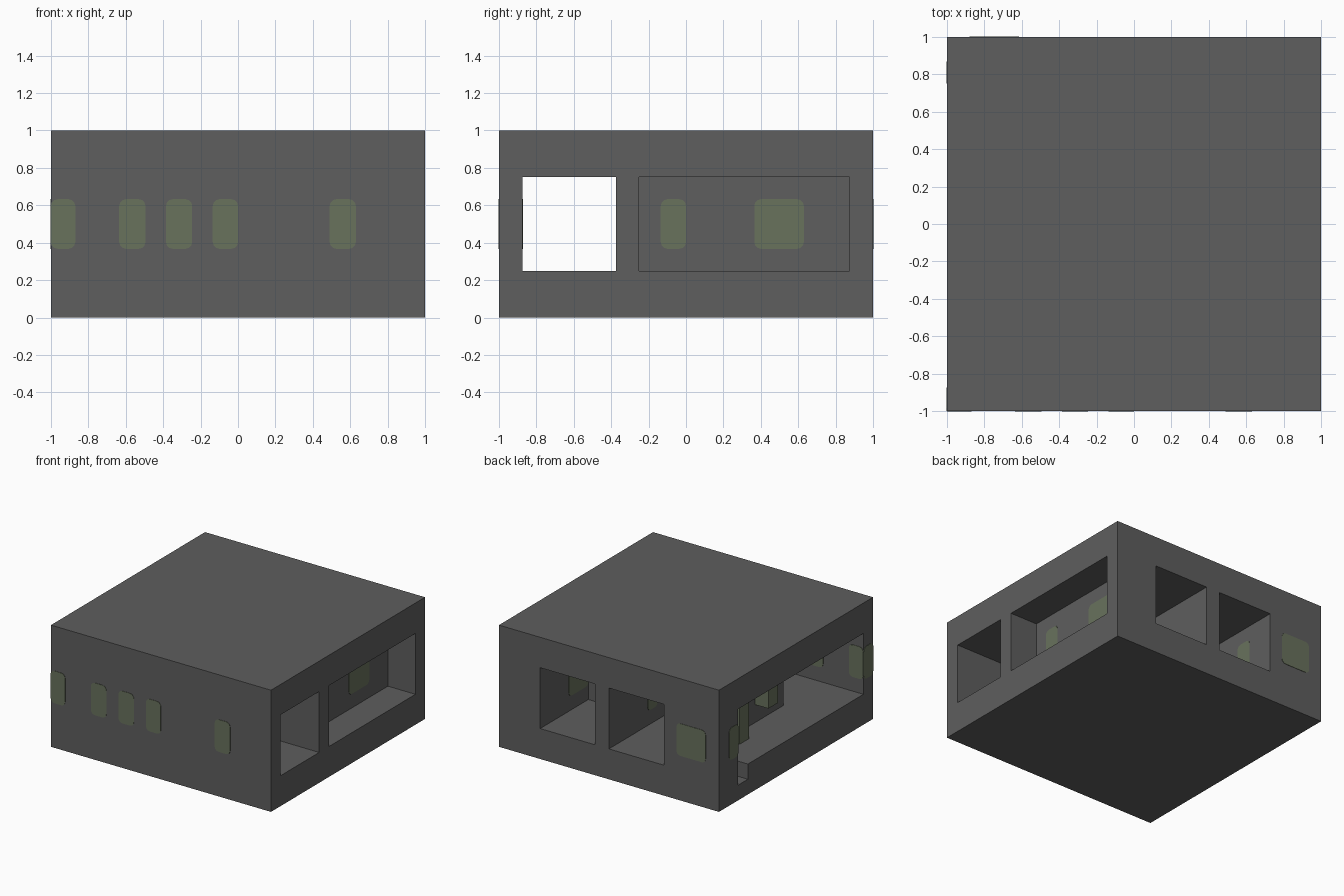
import bpy, bmesh
from mathutils import Vector

cube = bpy.data.objects.get("Cube")
if cube:
    bpy.data.objects.remove(cube, do_unlink=True)


def material(name, color):
    m = bpy.data.materials.new(name)
    m.use_nodes = True
    m.diffuse_color = (*color, 1)
    m.node_tree.nodes["Principled BSDF"].inputs["Base Color"].default_value = (*color, 1)
    return m


GRAY = material("dark_gray", (0.112, 0.112, 0.112))
GREEN = material("moss_green", (0.14, 0.168, 0.108))


def make_object(name, bm, mat):
    bmesh.ops.recalc_face_normals(bm, faces=bm.faces)
    mesh = bpy.data.meshes.new(name)
    bm.to_mesh(mesh)
    bm.free()
    mesh.materials.append(mat)
    ob = bpy.data.objects.new(name, mesh)
    bpy.context.collection.objects.link(ob)
    return ob


def prism(name, outline, z0, z1, mat=GRAY):
    """Extrude a plan outline from z0 to z1."""
    bm = bmesh.new()
    face = bm.faces.new([bm.verts.new((x, y, z0)) for x, y in outline])
    top = bmesh.ops.extrude_face_region(bm, geom=[face])["geom"]
    verts = [v for v in top if isinstance(v, bmesh.types.BMVert)]
    bmesh.ops.translate(bm, verts=verts, vec=(0, 0, z1 - z0))
    return make_object(name, bm, mat)


def rect(x0, x1, y0, y1):
    return [(x0, y0), (x1, y0), (x1, y1), (x0, y1)]


def patch(name, axis, plane, a0, a1):
    """Thin rounded plate lying on a wall at right angles to the axis."""
    bm = bmesh.new()
    bmesh.ops.create_cube(bm, size=1)
    size, centre = Vector((0, 0, 0.265)), Vector((0, 0, 0.5))
    size[axis], centre[axis] = 0.006, plane
    size[1 - axis], centre[1 - axis] = a1 - a0, (a0 + a1) / 2
    for v in bm.verts:
        v.co = Vector(c * s for c, s in zip(v.co, size)) + centre
    corners = [e for e in bm.edges
               if abs(e.verts[0].co[axis] - e.verts[1].co[axis]) > 0.001]
    bmesh.ops.bevel(bm, geom=corners, offset=0.035, segments=3, profile=0.5,
                    affect='EDGES')
    return make_object(name, bm, GREEN)


# Solid block
block = prism("block", rect(-1, 1, -1, 1), 0, 1)

# Tunnel with the side room, alcoves and the floor slot
room = [(1.1, -0.875), (1.1, -0.375), (-0.625, -0.375),
        (-0.625, 0.75), (-1.1, 0.75), (-1.1, -0.875)]
cutters = [
    prism("tunnel_room_cutter", room, 0.25, 0.75),
    prism("side_alcove_cutter", rect(0.75, 1.1, -0.25, 0.875), 0.25, 0.75),
    prism("back_alcove_cutter", rect(0.125, 0.625, 0.375, 1.1), 0.25, 0.75),
    prism("deep_alcove_cutter", rect(-0.5, 0, 0.25, 1.1), 0.25, 0.75),
    prism("floor_slot_cutter", rect(-1.1, -0.625, 0.625, 0.75), 0.125, 0.5),
]
bpy.context.view_layer.objects.active = block
for cutter in cutters:
    cutter.hide_render = True
    mod = block.modifiers.new(cutter.name, 'BOOLEAN')
    mod.operation, mod.solver, mod.object = 'DIFFERENCE', 'EXACT', cutter
    bpy.ops.object.modifier_apply(modifier=mod.name)
    bpy.data.objects.remove(cutter, do_unlink=True)

# Pillars against the inner wall of the room
prism("standing_pillar", rect(-0.75, -0.625, 0.25, 0.375), 0.25, 0.75, GREEN)
prism("hanging_pillar", rect(-0.75, -0.625, -0.125, 0), 0.4, 0.75, GREEN)

# Patches on the front wall, outside and inside
for i, (a, b) in enumerate([(-1, -0.87), (-0.635, -0.495), (-0.385, -0.245),
                            (-0.135, 0), (0.49, 0.63)]):
    patch(f"front_patch_{i}", 1, -1, a, b)
    if i < 2:
        patch(f"tunnel_patch_{i}", 1, -0.875, a, b)

# Patches on the back, the right-hand end and the alcove walls
patch("back_patch", 1, 1, -0.88, -0.615)
patch("outer_patch_front", 0, -1, -1, -0.875)
patch("outer_patch_back", 0, -1, 0.75, 0.87)
patch("side_alcove_patch_small", 0, 0.75, -0.135, 0)
patch("side_alcove_patch_large", 0, 0.75, 0.365, 0.63)
patch("back_alcove_patch", 0, 0.625, 0.375, 0.63)
patch("deep_alcove_patch_left", 0, 0, 0.37, 0.5)
patch("deep_alcove_patch_right", 0, -0.5, 0.62, 0.76)
